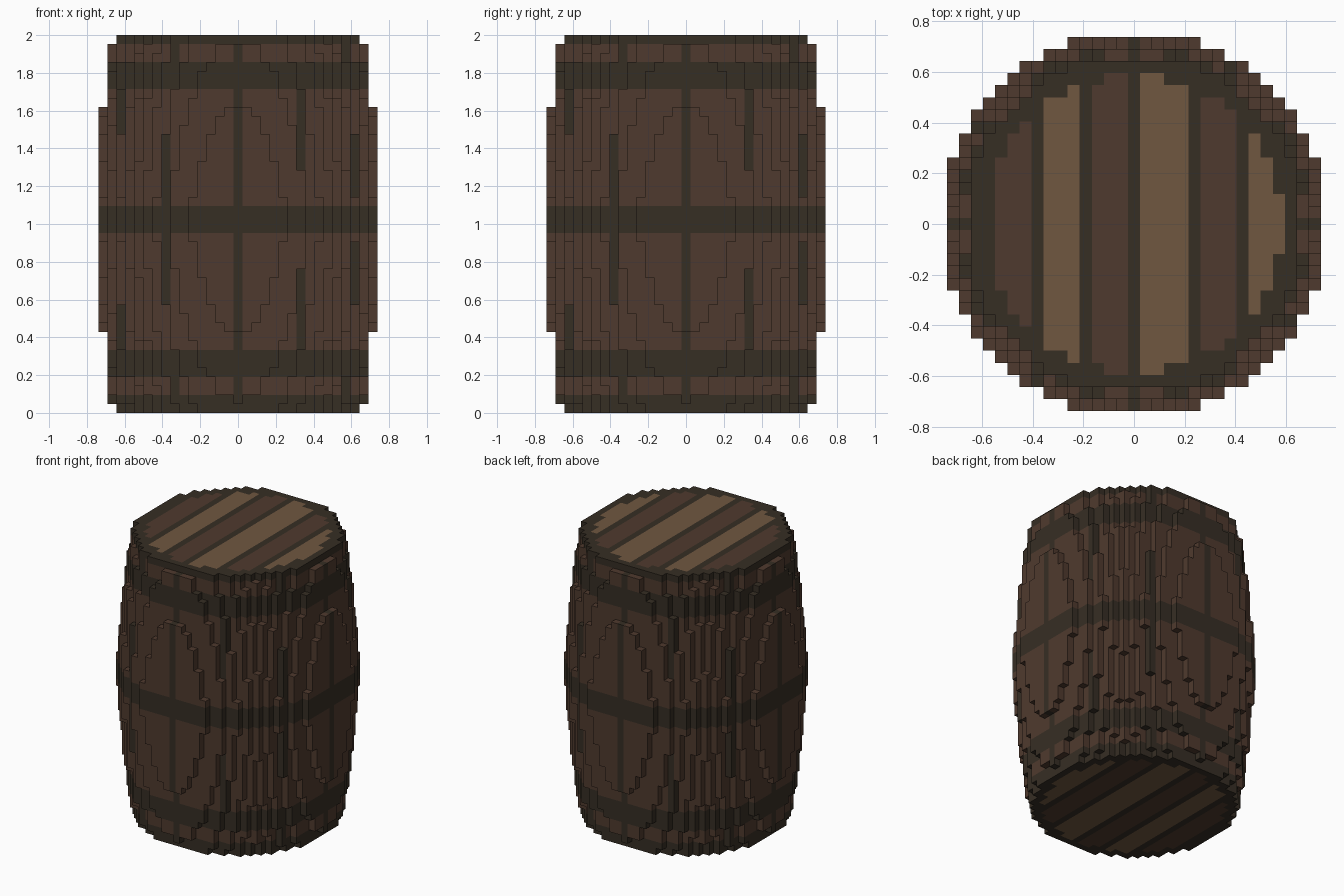
import bpy, bmesh

if "Cube" in bpy.data.objects:
    bpy.data.objects.remove(bpy.data.objects["Cube"], do_unlink=True)

LAYERS = 42
S = 2.0 / LAYERS          # edge length of one block
HALF = 15                 # blocks from the axis to the widest point
MID = 21                  # layer at the middle of the bulge


def material(name, rgb):
    lin = [((c / 255 + 0.055) / 1.055) ** 2.4 for c in rgb] + [1.0]
    m = bpy.data.materials.new(name)
    m.diffuse_color = lin
    m.use_nodes = True
    bsdf = m.node_tree.nodes["Principled BSDF"]
    bsdf.inputs["Base Color"].default_value = lin
    bsdf.inputs["Roughness"].default_value = 0.9
    return m


DARK, BROWN, LIGHT = range(3)
MATS = [material("dark_wood", (54, 46, 36)),
        material("brown_wood", (79, 58, 46)),
        material("light_wood", (112, 87, 64))]


def radius_sq(k):
    """Squared barrel radius, in blocks, at layer k."""
    if k == LAYERS - 1:
        return 195
    return 252 - 25.5 * (abs(k - MID) / 12) ** 1.52


RADII = [radius_sq(k) for k in range(LAYERS)]


def solid(i, j, k):
    return 0 <= k < LAYERS and i * i + j * j <= RADII[k]


# Gaps between the staves, repeated every quarter turn
GAPS = set()
for i, j in [(0, -n) for n in range(10, 16)] + [(-8, -13), (7, -13), (-7, -12)]:
    for turn in range(4):
        GAPS.add((i, j))
        i, j = -j, i

HOOPS = {4, 5, 6, 20, 21, 22, 36, 37, 38}
RIMS = {0, 1, LAYERS - 1}

# Column ranges of the lid planks
PLANKS = [(-11, -9, BROWN), (-7, -5, LIGHT), (-3, -1, BROWN),
          (1, 4, LIGHT), (6, 8, BROWN), (10, 12, LIGHT)]


def plank_colour(i, j):
    if i * i + j * j <= 150:
        for first, last, colour in PLANKS:
            if first <= i <= last:
                return colour
    return DARK


def classify(i, j, k, direction):
    """Part name and colour of one exposed block face."""
    if k == LAYERS - 1 and direction[2] == 1:
        return "top_lid", plank_colour(i, j)
    if k == 0 and direction[2] == -1:
        return "bottom_lid", plank_colour(i, j)
    if k in HOOPS:
        return "hoops", DARK
    if k in RIMS:
        return "end_rims", DARK
    if (i, j) in GAPS:
        return "stave_gaps", DARK
    return "staves", BROWN


# Corners of each block face, counter-clockwise from outside
FACES = {
    (1, 0, 0): [(1, -1, -1), (1, 1, -1), (1, 1, 1), (1, -1, 1)],
    (-1, 0, 0): [(-1, 1, -1), (-1, -1, -1), (-1, -1, 1), (-1, 1, 1)],
    (0, 1, 0): [(1, 1, -1), (-1, 1, -1), (-1, 1, 1), (1, 1, 1)],
    (0, -1, 0): [(-1, -1, -1), (1, -1, -1), (1, -1, 1), (-1, -1, 1)],
    (0, 0, 1): [(-1, -1, 1), (1, -1, 1), (1, 1, 1), (-1, 1, 1)],
    (0, 0, -1): [(-1, 1, -1), (1, 1, -1), (1, -1, -1), (-1, -1, -1)],
}

# Collect the exposed faces of the blocky barrel for each part
parts = {}
span = range(-HALF, HALF + 1)
for k in range(LAYERS):
    for i in span:
        for j in span:
            if not solid(i, j, k):
                continue
            for d, corners in FACES.items():
                if solid(i + d[0], j + d[1], k + d[2]):
                    continue
                name, colour = classify(i, j, k, d)
                quad = [(2 * i + a, 2 * j + b, 2 * k + 1 + c) for a, b, c in corners]
                parts.setdefault(name, []).append((quad, colour))


def build(name, quads):
    bm = bmesh.new()
    verts = {}
    used = sorted({colour for _, colour in quads})
    for quad, colour in quads:
        for p in quad:
            if p not in verts:
                verts[p] = bm.verts.new([c * S / 2 for c in p])
        face = bm.faces.new([verts[p] for p in quad])
        face.material_index = used.index(colour)
    mesh = bpy.data.meshes.new(name)
    bm.to_mesh(mesh)
    bm.free()
    for colour in used:
        mesh.materials.append(MATS[colour])
    obj = bpy.data.objects.new(name, mesh)
    bpy.context.collection.objects.link(obj)


for name, quads in parts.items():
    build(name, quads)
